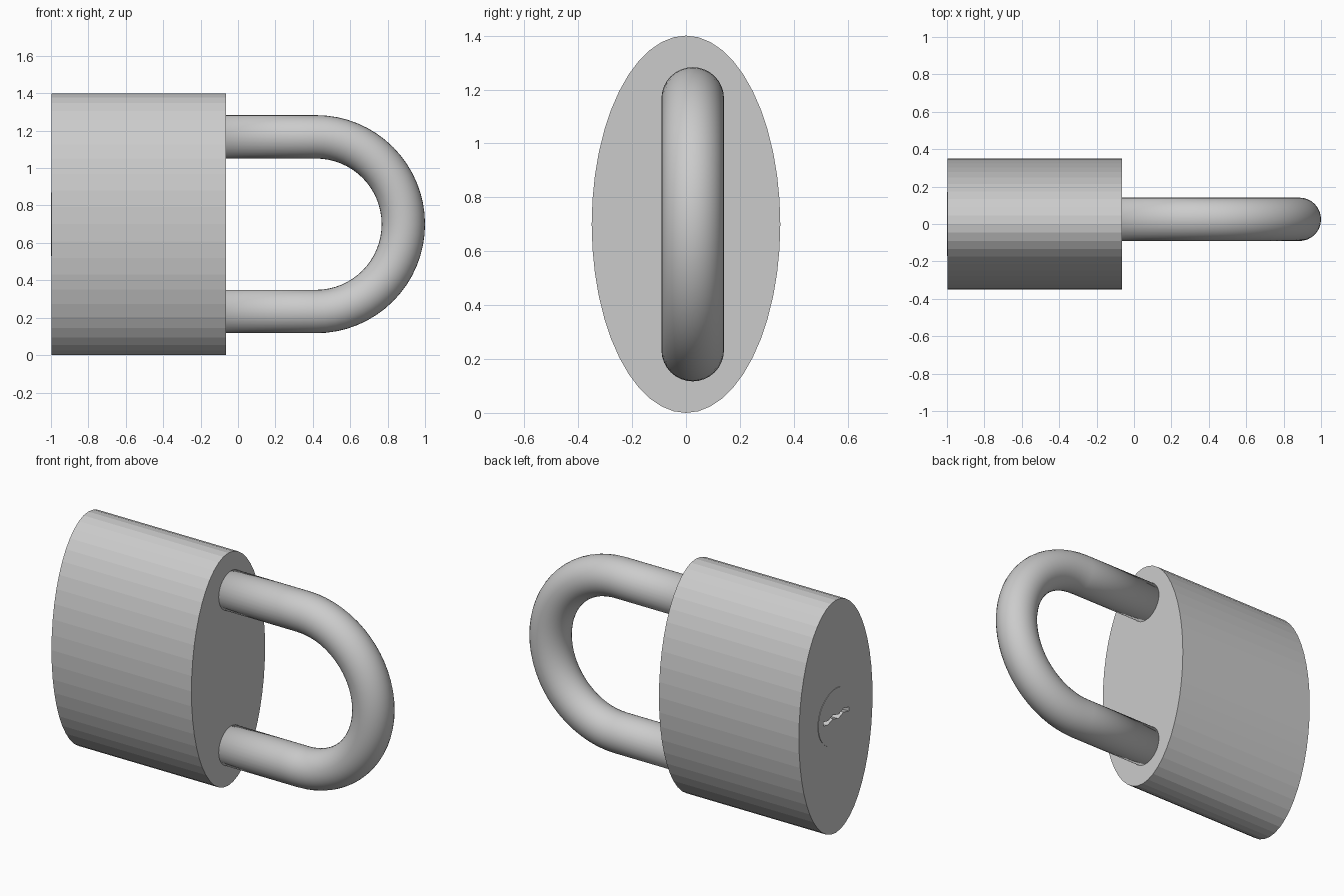
import bpy, bmesh
from math import sin, cos, pi
from mathutils import Vector

if "Cube" in bpy.data.objects:
    bpy.data.objects.remove(bpy.data.objects["Cube"])

CZ = 0.7  # height of the centre line


def finish(name, bm, smooth=False):
    bmesh.ops.recalc_face_normals(bm, faces=bm.faces)
    me = bpy.data.meshes.new(name)
    bm.to_mesh(me)
    bm.free()
    if smooth:
        me.shade_smooth()
    ob = bpy.data.objects.new(name, me)
    bpy.context.collection.objects.link(ob)
    return ob


def prism_x(name, outline, x0, x1):
    """Extrude a (y, z) outline along x."""
    bm = bmesh.new()
    face = bm.faces.new([bm.verts.new((x0, y, z)) for y, z in outline])
    new = bmesh.ops.extrude_face_region(bm, geom=[face])["geom"]
    verts = [v for v in new if isinstance(v, bmesh.types.BMVert)]
    bmesh.ops.translate(bm, verts=verts, vec=(x1 - x0, 0, 0))
    return finish(name, bm)


def ellipse(ry, rz, n):
    return [(ry * cos(2 * pi * i / n), CZ + rz * sin(2 * pi * i / n)) for i in range(n)]


# oval lock body and raised key plug
body = prism_x("lock_body", ellipse(0.35, 0.7, 48), -0.997, -0.065)
plug = prism_x("key_plug", ellipse(0.17, 0.17, 48), -1.0, -0.99)

# wavy keyway cut into the plug and body
wave = [(-0.12, 0.0), (-0.07, 0.012), (-0.02, -0.008), (0.03, 0.01), (0.08, -0.008), (0.12, 0.0)]
outline = [(y, CZ + w - 0.012) for y, w in wave] + [(y, CZ + w + 0.012) for y, w in reversed(wave)]
cutter = prism_x("keyway_cutter", outline, -1.1, -0.9)
cutter.hide_render = True
cutter.hide_viewport = True
for ob in (body, plug):
    mod = ob.modifiers.new("keyway", "BOOLEAN")
    mod.operation = "DIFFERENCE"
    mod.solver = "EXACT"
    mod.object = cutter

# shackle: round bar swept along a U path
R, r, bend_x, y0 = 0.467, 0.116, 0.417, 0.025
path = [(-0.12, R, pi / 2)]
path += [(bend_x + R * cos(a), R * sin(a), a) for a in (pi / 2 - pi * i / 32 for i in range(33))]
path += [(-0.12, -R, -pi / 2)]
bm = bmesh.new()
rings = []
for x, z, a in path:
    out = Vector((cos(a), 0, sin(a)))
    c = Vector((x, y0, CZ + z))
    rings.append([bm.verts.new(c + out * r * cos(t) + Vector((0, r * sin(t), 0)))
                  for t in (2 * pi * k / 32 for k in range(32))])
for p, q in zip(rings, rings[1:]):
    for k in range(32):
        bm.faces.new((p[k], p[k - 1], q[k - 1], q[k]))
bm.faces.new(rings[0])
bm.faces.new(rings[-1])
finish("shackle", bm, smooth=True)
